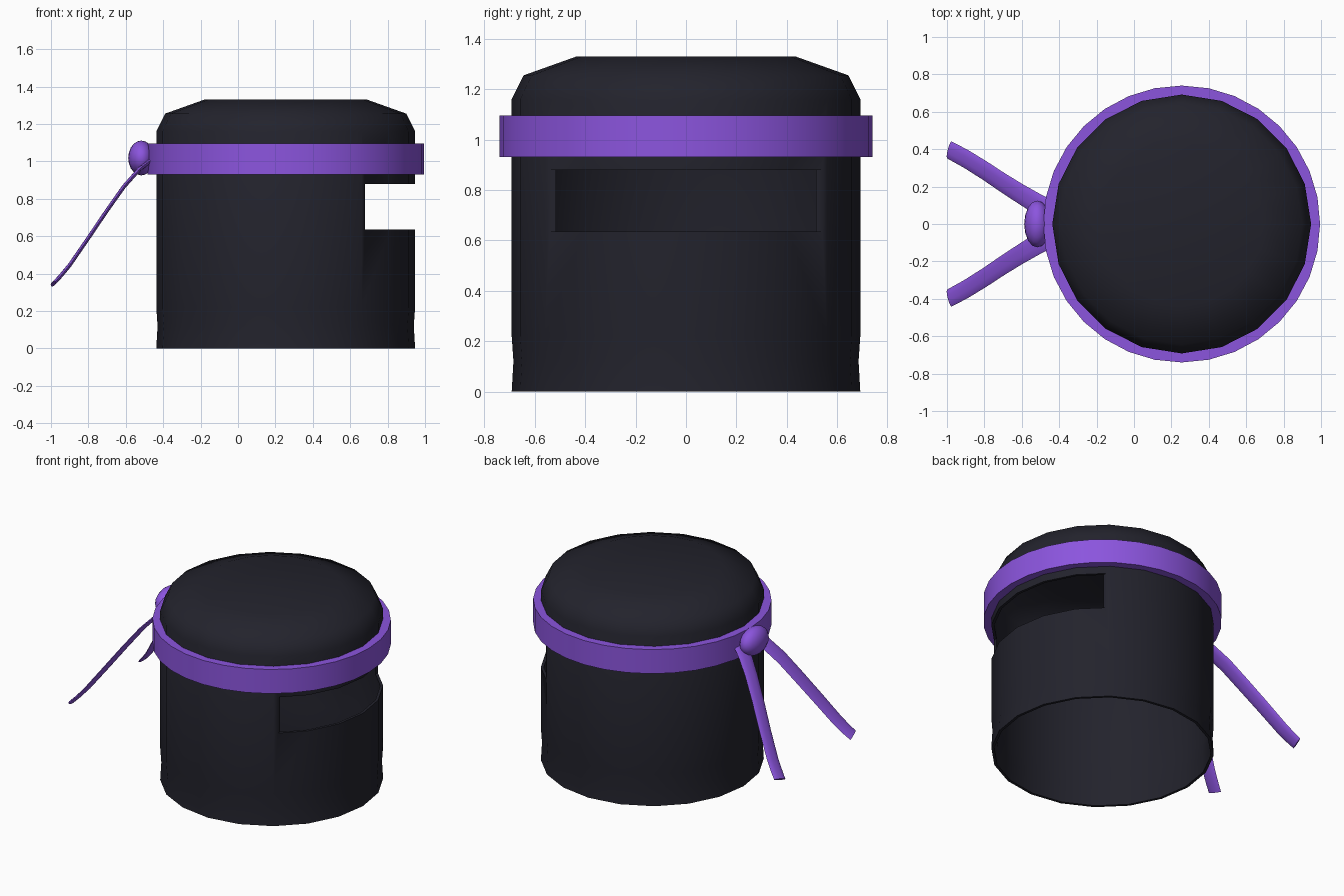
import bpy, bmesh, math
from mathutils import Vector

if "Cube" in bpy.data.objects:
    bpy.data.objects.remove(bpy.data.objects["Cube"])

CX = 0.255  # axis of the hood


def material(name, rgb):
    m = bpy.data.materials.new(name)
    m.diffuse_color = (*rgb, 1)
    m.use_nodes = True
    m.node_tree.nodes["Principled BSDF"].inputs["Base Color"].default_value = m.diffuse_color
    return m


BLACK = material("black cloth", (0.0165, 0.0165, 0.0255))
PURPLE = material("purple cloth", (0.26, 0.09, 0.73))


def finish(name, bm, mat, angle=None):
    bmesh.ops.remove_doubles(bm, verts=bm.verts, dist=1e-5)
    bmesh.ops.recalc_face_normals(bm, faces=bm.faces)
    me = bpy.data.meshes.new(name)
    bm.to_mesh(me)
    bm.free()
    me.materials.append(mat)
    ob = bpy.data.objects.new(name, me)
    bpy.context.collection.objects.link(ob)
    if angle:
        smooth(ob, angle)
    return ob


def smooth(ob, angle):
    bpy.ops.object.select_all(action='DESELECT')
    ob.select_set(True)
    bpy.context.view_layer.objects.active = ob
    bpy.ops.object.shade_smooth_by_angle(angle=math.radians(angle))


def lathe(profile, sides, closed):
    """Turn (radius, z) points about the hood axis; cap open ends."""
    bm = bmesh.new()
    rings = [[bm.verts.new((CX + r * math.cos(a), r * math.sin(a), z))
              for a in (math.tau * i / sides for i in range(sides))] for r, z in profile]
    pairs = list(zip(rings, rings[1:]))
    if closed:
        pairs.append((rings[-1], rings[0]))
    else:
        bm.faces.new(rings[0])
        bm.faces.new(rings[-1])
    for a, b in pairs:
        for i in range(sides):
            j = (i + 1) % sides
            bm.faces.new((a[i], a[j], b[j], b[i]))
    return bm


# Hood: thin hollow shell, open at the bottom
T = 0.018
outer = [(0.692, 0), (0.685, 0.12), (0.692, 0.22), (0.692, 1.16), (0.645, 1.255), (0.435, 1.33)]
inner = [(0.43, 1.33 - T), (0.634, 1.24), (0.674, 1.155), (0.674, 0.22), (0.667, 0.12), (0.674, 0)]
bm = lathe(outer + inner, 20, True)
# the closed loop has a top hole on both skins: fill them
bmesh.ops.remove_doubles(bm, verts=bm.verts, dist=1e-5)
bm.verts.ensure_lookup_table()
for k in (5, 6):
    bm.faces.new(bm.verts[k * 20:(k + 1) * 20])
# drop the wall that linked the two skins around that hole
link = [f for f in bm.faces if len(f.verts) == 4 and all(100 <= v.index < 140 for v in f.verts)]
bmesh.ops.delete(bm, geom=link, context='FACES_ONLY')
hood = finish("hood", bm, BLACK)

# Eye slot cut straight through the front of the shell
bm = bmesh.new()
bmesh.ops.create_cube(bm, size=1)
for v in bm.verts:
    v.co = Vector((0.93 + v.co.x * 0.5, v.co.y * 2, 0.7575 + v.co.z * 0.245))
cutter = finish("slot_cutter", bm, BLACK)
cutter.hide_render = True
mod = hood.modifiers.new("slot", 'BOOLEAN')
mod.operation = 'DIFFERENCE'
mod.solver = 'EXACT'
mod.object = cutter
bpy.context.view_layer.objects.active = hood
bpy.ops.object.modifier_apply(modifier="slot")
bpy.data.objects.remove(cutter)
smooth(hood, 50)

# Headband
finish("headband", lathe([(0.74, 0.93), (0.74, 1.095), (0.68, 1.095), (0.68, 0.93)], 32, True),
       PURPLE, 40)

# Knot
bm = bmesh.new()
bmesh.ops.create_uvsphere(bm, u_segments=16, v_segments=10, radius=1)
for v in bm.verts:
    v.co = Vector((-0.517 + v.co.x * 0.07, v.co.y * 0.125, 1.018 + v.co.z * 0.093))
finish("knot", bm, PURPLE, 60)

# Ribbon tails: flattened tubes swept along a drooping path
PATH = [(-0.46, 0.075, 1.01), (-0.53, 0.115, 0.955), (-0.61, 0.163, 0.865), (-0.70, 0.22, 0.738),
        (-0.80, 0.287, 0.59), (-0.90, 0.349, 0.445), (-0.95, 0.376, 0.385), (-0.988, 0.396, 0.345)]
N = 10
for side, name in ((1, "left_tail"), (-1, "right_tail")):
    pts = [Vector((x, y * side, z)) for x, y, z in PATH]
    bm = bmesh.new()
    rings = []
    for i, p in enumerate(pts):
        t = (pts[min(i + 1, len(pts) - 1)] - pts[max(i - 1, 0)]).normalized()
        n = Vector((t.z, 0, -t.x)).normalized()
        w = t.cross(n).normalized()
        half = 0.058 - 0.010 * i / (len(pts) - 1)
        rings.append([bm.verts.new(p + w * half * math.cos(a) + n * 0.011 * math.sin(a))
                      for a in (math.tau * k / N for k in range(N))])
    for a, b in zip(rings, rings[1:]):
        for k in range(N):
            j = (k + 1) % N
            bm.faces.new((a[k], a[j], b[j], b[k]))
    bm.faces.new(rings[0])
    bm.faces.new(rings[-1])
    finish(name, bm, PURPLE, 70)
